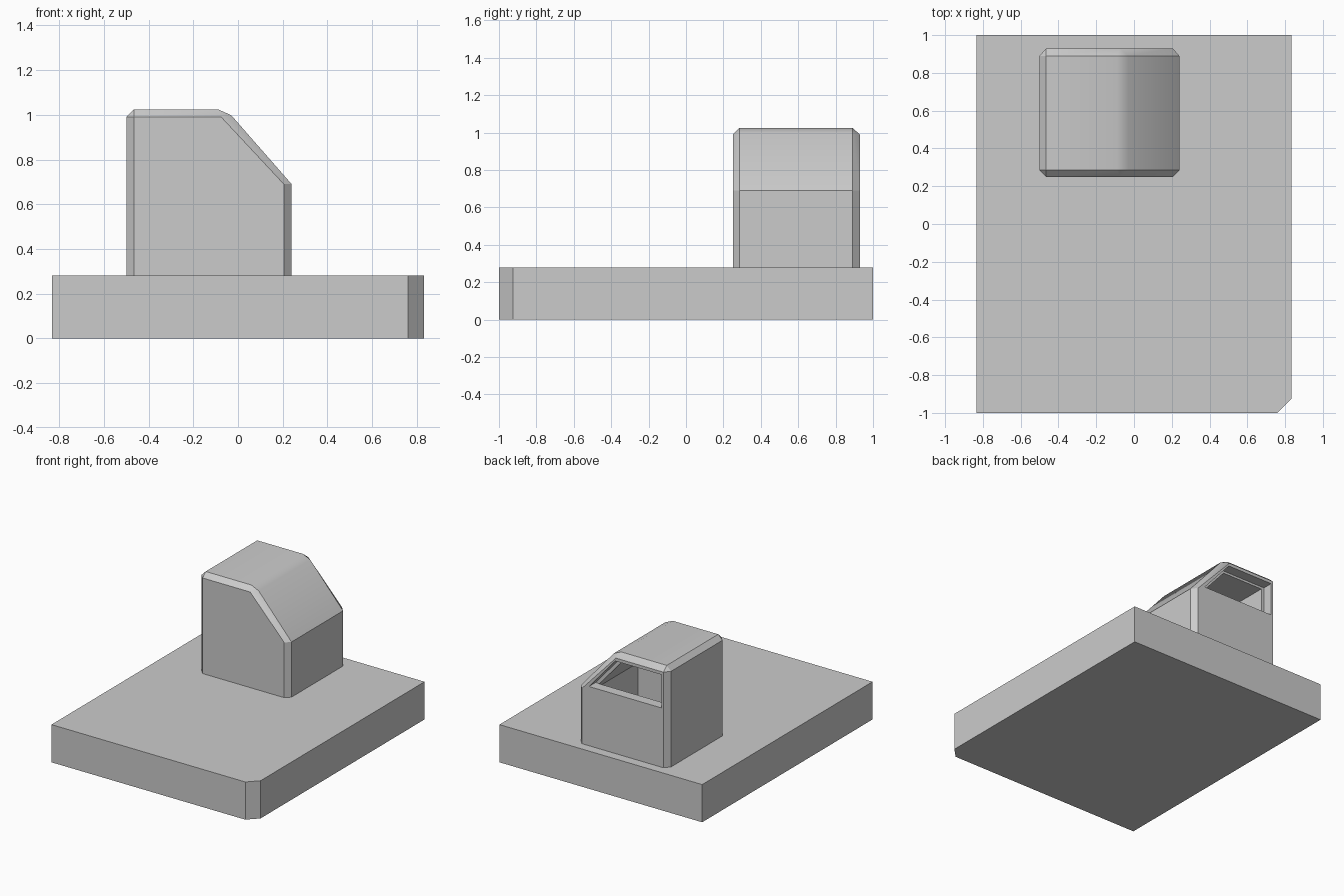
import bpy, bmesh, math

if "Cube" in bpy.data.objects:
    bpy.data.objects.remove(bpy.data.objects["Cube"])


def loft(name, loops):
    """Closed solid through matching vertex loops, merging coincident points."""
    bm = bmesh.new()
    rings = [[bm.verts.new(p) for p in loop] for loop in loops]
    n = len(rings[0])
    for a, b in zip(rings, rings[1:]):
        for i in range(n):
            j = (i + 1) % n
            bm.faces.new((a[i], a[j], b[j], b[i]))
    bm.faces.new(rings[0])
    bm.faces.new(rings[-1])
    bmesh.ops.remove_doubles(bm, verts=bm.verts, dist=1e-5)
    bmesh.ops.recalc_face_normals(bm, faces=bm.faces)
    me = bpy.data.meshes.new(name)
    bm.to_mesh(me)
    bm.free()
    ob = bpy.data.objects.new(name, me)
    bpy.context.collection.objects.link(ob)
    return ob


def at_y(profile, y):
    return [(x, y, z) for x, z in profile]


def cut(target, cutter):
    cutter.hide_render = True
    mod = target.modifiers.new("cut", 'BOOLEAN')
    mod.operation = 'DIFFERENCE'
    mod.solver = 'EXACT'
    mod.object = cutter
    bpy.context.view_layer.objects.active = target
    bpy.ops.object.modifier_apply(modifier=mod.name)
    bpy.data.objects.remove(cutter)


# Base slab with one clipped corner
plan = [(-0.833, -1), (0.76, -1), (0.833, -0.925), (0.833, 1), (-0.833, 1)]
loft("base_slab", [[(x, y, z) for x, y in plan] for z in (0, 0.28)])

# Cabin shell: full profile in the middle, inset profile on the two side faces
full = [(-0.50, 0.28), (-0.50, 0.99), (-0.465, 1.025), (-0.09, 1.025),
        (-0.03, 0.998), (0.24, 0.69), (0.24, 0.28)]
inset = [(-0.465, 0.28), (-0.465, 0.99), (-0.465, 0.99), (-0.075, 0.99),
         (-0.075, 0.99), (0.205, 0.69), (0.205, 0.28)]
cabin = loft("cabin", [at_y(inset, 0.25), at_y(full, 0.285),
                       at_y(full, 0.89), at_y(inset, 0.93)])

# Hollow interior
cavity = [(-0.425, 0.2), (-0.425, 0.95), (-0.087, 0.95), (0.165, 0.661), (0.165, 0.2)]
cut(cabin, loft("cavity_cutter", [at_y(cavity, 0.325), at_y(cavity, 0.855)]))

# Window opening in the back face
window = [(-0.449, 0.72), (-0.449, 0.967), (-0.07, 0.967), (0.146, 0.72)]
cut(cabin, loft("window_cutter", [at_y(window, 0.853), at_y(window, 1.0)]))

# Soft roof-to-slope transition, crisp chamfers
bpy.ops.object.select_all(action='DESELECT')
cabin.select_set(True)
bpy.context.view_layer.objects.active = cabin
bpy.ops.object.shade_smooth_by_angle(angle=math.radians(30))
